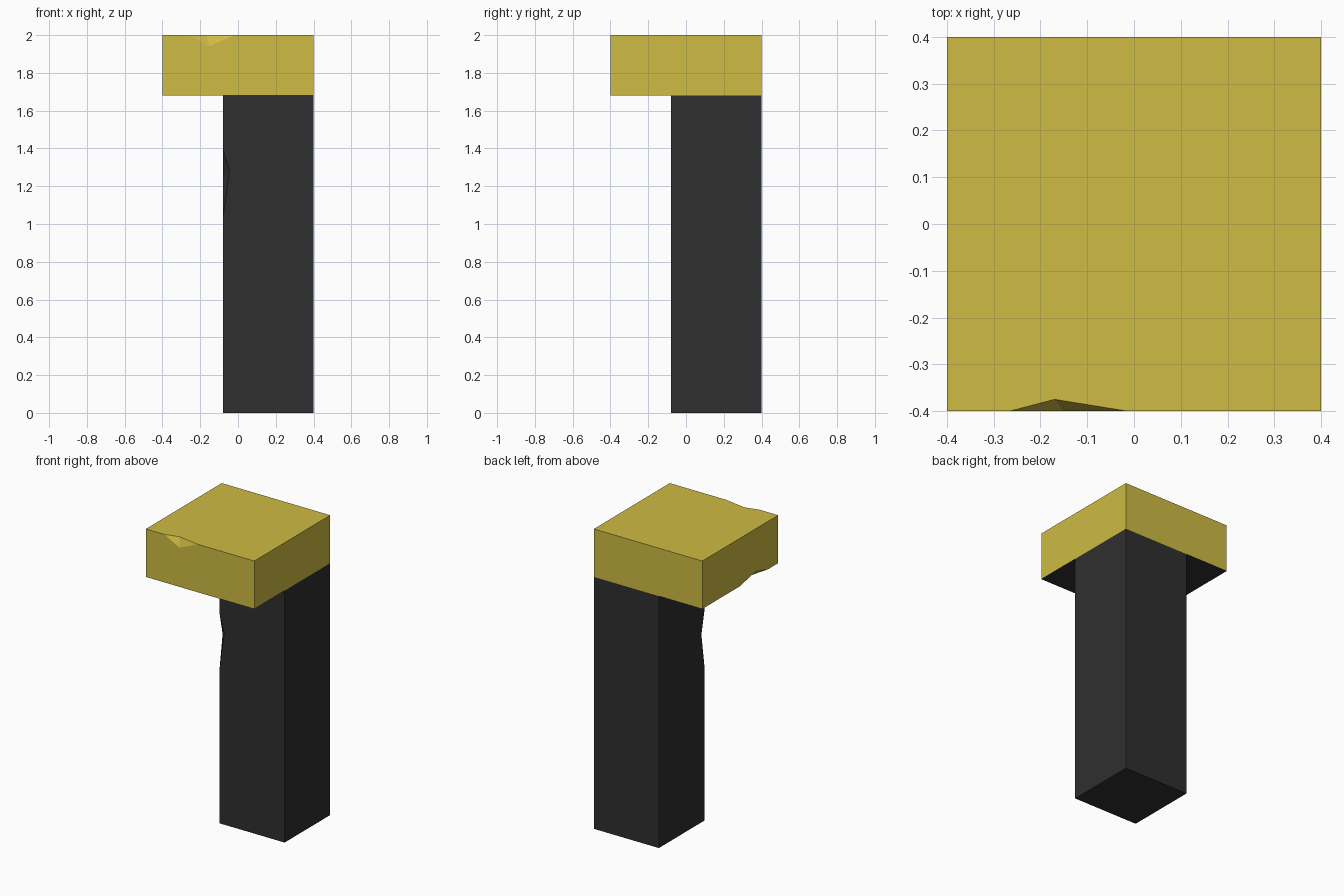
import bpy, bmesh
from mathutils import Vector

if "Cube" in bpy.data.objects:
    bpy.data.objects.remove(bpy.data.objects["Cube"])


def material(name, rgb):
    m = bpy.data.materials.new(name)
    m.diffuse_color = (*rgb, 1)
    m.use_nodes = True
    m.node_tree.nodes["Principled BSDF"].inputs["Base Color"].default_value = m.diffuse_color
    return m


yellow = material("ochre yellow", (0.62, 0.50, 0.056))
black = material("charcoal black", (0.028, 0.028, 0.028))


def box(lo, hi):
    bm = bmesh.new()
    bmesh.ops.create_cube(bm, size=1)
    for v in bm.verts:
        v.co = [lo[i] if v.co[i] < 0 else hi[i] for i in range(3)]
    return bm


def chip(bm, a, b, tips):
    """Knock a wedge out of the box edge running through a and b;
    each tip lies on one of the two faces beside that edge."""
    a, b = Vector(a), Vector(b)
    mid = (a + b) / 2
    edge = min(bm.edges, key=lambda e: (
        mid - e.verts[0].co).cross((e.verts[1].co - e.verts[0].co).normalized()).length)
    faces = list(edge.link_faces)
    u, w = edge.verts
    va, vb = bm.verts.new(a), bm.verts.new(b)
    if (a - u.co).length > (b - u.co).length:
        va, vb = vb, va
    tv = [bm.verts.new(t) for t in tips]
    rings = []
    for f in faces:
        c, n = f.calc_center_median(), f.normal.copy()
        tip = min(tv, key=lambda t: abs((t.co - c).dot(n)))
        ring = []
        vs = list(f.verts)
        for i, v in enumerate(vs):
            nxt = vs[(i + 1) % len(vs)]
            ring.append(v)
            if v == u and nxt == w:
                ring += [va, tip, vb]
            elif v == w and nxt == u:
                ring += [vb, tip, va]
        rings.append(ring)
    bmesh.ops.delete(bm, geom=[edge], context='EDGES')
    for ring in rings:
        bm.faces.new(ring)
    bm.faces.new((va, tv[0], tv[1]))
    bm.faces.new((vb, tv[1], tv[0]))
    bmesh.ops.recalc_face_normals(bm, faces=bm.faces[:])
    bm.normal_update()


def finish(bm, name, mats):
    me = bpy.data.meshes.new(name)
    bm.to_mesh(me)
    bm.free()
    for m in mats:
        me.materials.append(m)
    ob = bpy.data.objects.new(name, me)
    bpy.context.collection.objects.link(ob)


# square cap with a chipped top front edge and a chipped bottom left edge
bm = box((-0.4, -0.4, 1.68), (0.4, 0.4, 2.0))
bm.normal_update()
chip(bm, (-0.265, -0.4, 2), (-0.015, -0.4, 2),
     [(-0.17, -0.375, 2), (-0.15, -0.4, 1.942)])
chip(bm, (-0.4, 0.005, 1.68), (-0.4, -0.293, 1.68),
     [(-0.4, -0.165, 1.715), (-0.365, -0.165, 1.68)])
for f in bm.faces:  # the underside is black
    f.material_index = 1 if f.normal.z < -0.99 else 0
finish(bm, "cap", [yellow, black])

# corner column with a chipped front left edge
bm = box((-0.08, -0.08, 0), (0.4, 0.4, 1.68))
bm.normal_update()
chip(bm, (-0.08, -0.08, 1.03), (-0.08, -0.08, 1.40),
     [(-0.045, -0.08, 1.28), (-0.08, -0.048, 1.25)])
# open top, closed by the cap underside
bmesh.ops.delete(bm, geom=[f for f in bm.faces if f.normal.z > 0.99], context='FACES_ONLY')
finish(bm, "column", [black])
